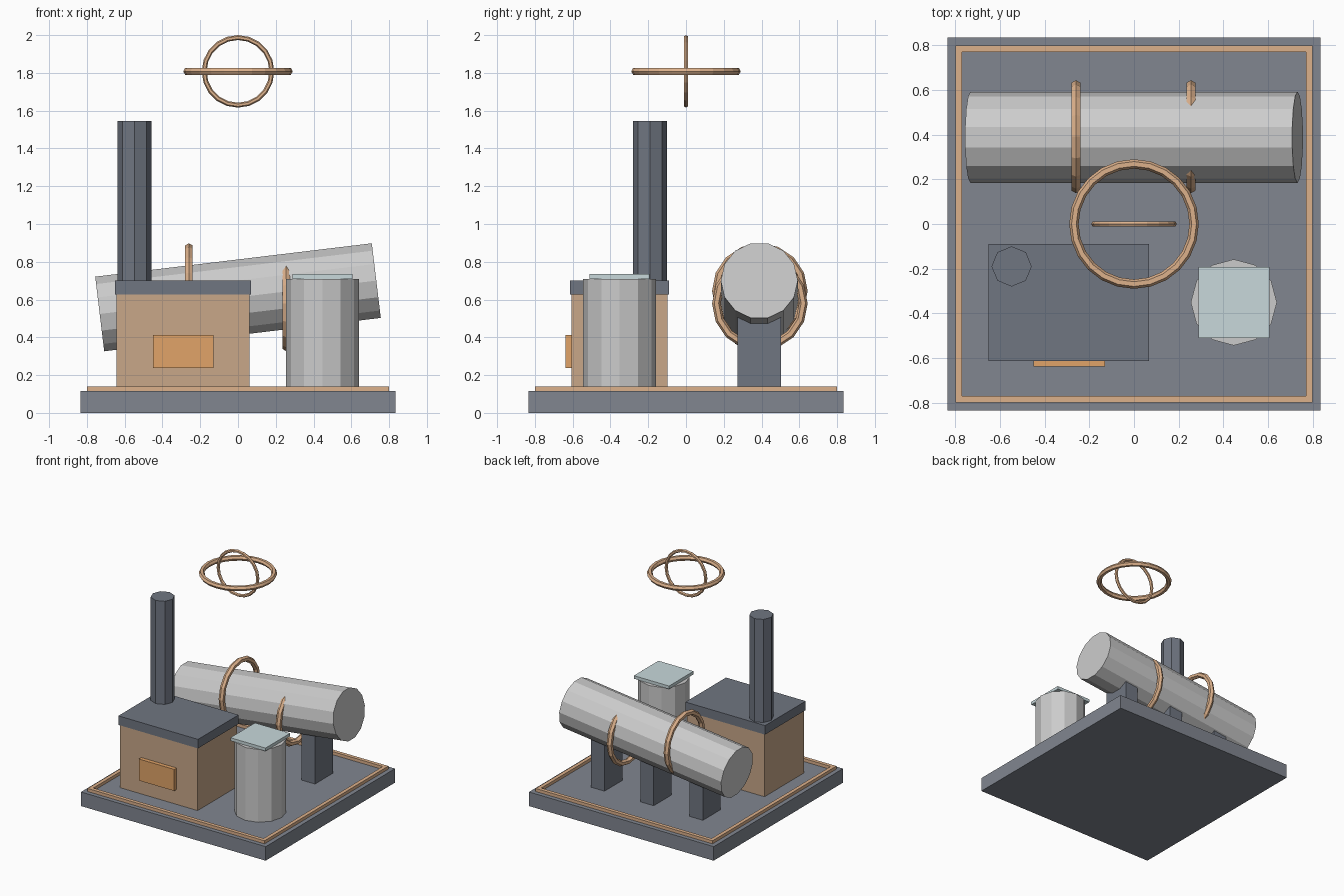
import bpy
from math import pi, sin, cos

if "Cube" in bpy.data.objects:
    bpy.data.objects.remove(bpy.data.objects["Cube"])


def material(name, rgb):
    m = bpy.data.materials.new(name)
    m.diffuse_color = (*rgb, 1)
    m.use_nodes = True
    m.node_tree.nodes["Principled BSDF"].inputs["Base Color"].default_value = m.diffuse_color
    return m


slate = material("slate", (0.16, 0.18, 0.22))
plate = material("plate", (0.22, 0.24, 0.28))
copper = material("copper", (0.72, 0.44, 0.26))
brick = material("brick", (0.58, 0.39, 0.25))
ember = material("ember", (0.75, 0.37, 0.14))
glass = material("pale_glass", (0.58, 0.69, 0.71))


def finish(name, mat):
    ob = bpy.context.object
    ob.name = name
    if mat:
        ob.data.materials.append(mat)
    return ob


def box(name, x, y, z, mat=None):
    """Box from (min, max) pairs."""
    bpy.ops.mesh.primitive_cube_add(size=1, location=[(a + b) / 2 for a, b in (x, y, z)])
    ob = finish(name, mat)
    ob.scale = [b - a for a, b in (x, y, z)]
    bpy.ops.object.transform_apply(location=False, rotation=False, scale=True)
    return ob


def cylinder(name, sides, radius, depth, loc, mat=None, rot=(0, 0, 0)):
    bpy.ops.mesh.primitive_cylinder_add(vertices=sides, radius=radius, depth=depth,
                                        location=loc, rotation=rot)
    return finish(name, mat)


def ring(name, major, minor, loc, rot=(0, 0, 0), sides=24):
    bpy.ops.mesh.primitive_torus_add(major_radius=major, minor_radius=minor, location=loc,
                                     rotation=rot, major_segments=sides, minor_segments=6)
    return finish(name, copper)


FLOOR = 0.115

# Base slab and raised copper trim
box("base", (-0.835, 0.835), (-0.835, 0.835), (0, FLOOR), plate)
for s, side in ((-1, "a"), (1, "b")):
    edge = sorted((s * 0.77, s * 0.80))
    box("trim_x_" + side, (-0.80, 0.80), edge, (FLOOR, 0.14), copper)
    box("trim_y_" + side, edge, (-0.77, 0.77), (FLOOR, 0.14), copper)

# Furnace with cap, door and chimney
box("furnace", (-0.642, 0.06), (-0.607, -0.097), (FLOOR, 0.63), brick)
box("furnace_cap", (-0.652, 0.068), (-0.614, -0.09), (0.628, 0.702), slate)
box("furnace_door", (-0.45, -0.13), (-0.639, -0.60), (0.237, 0.413), ember)
cylinder("chimney", 8, 0.09, 0.86, (-0.548, -0.19, 1.115), slate)

# Tilted boiler on three posts
tilt, by, bz = 0.12, 0.388, 0.612
cylinder("boiler", 14, 0.204, 1.475, (0, by, bz), None, (0, pi / 2 - tilt, 0))
for i, x in enumerate((-0.445, 0, 0.445)):
    top = bz + x * tilt - 0.08
    box(f"post_{i}", (x - 0.06, x + 0.06), (by - 0.115, by + 0.115), (FLOOR, top), slate)

# Boiler bands, upright and slightly off the boiler axis
for name, x, z in (("band_left", -0.26, 0.645), ("band_right", 0.255, 0.58)):
    ring(name, 0.23, 0.023, (x, by + 0.003, z), (0, pi / 2, 0), 16)

# Drum with square lid
cylinder("drum", 12, 0.193, 0.595, (0.447, -0.351, FLOOR + 0.2975))
box("drum_lid", (0.288, 0.606), (-0.51, -0.192), (0.71, 0.735), glass)

# Floating crossed rings
ring("orbit_flat", 0.269, 0.021, (0, 0, 1.808))
ring("orbit_upright", 0.179, 0.013, (0, 0, 1.808), (pi / 2, 0, 0), 20)
